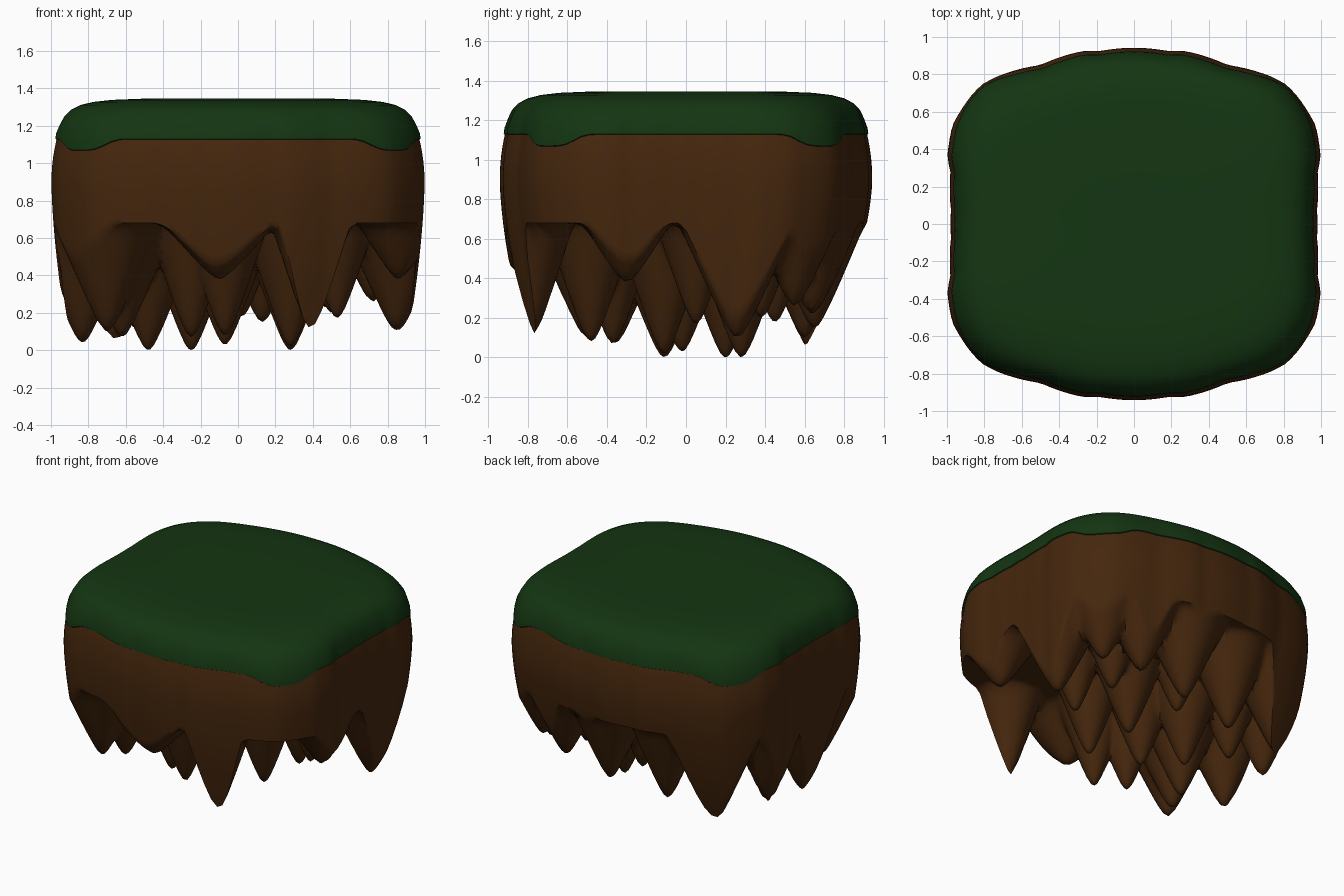
import bpy
from math import atan2, hypot, sin, cos, pi, sqrt, degrees, exp

if "Cube" in bpy.data.objects:
    bpy.data.objects.remove(bpy.data.objects["Cube"])

N = 160
# quarter outline of the island seen from above (mirrored to all sides)
QUARTER = [(.982, 0), (.978, .07), (.985, .2), (.982, .28), (.998, .36), (.97, .53), (.88, .675),
           (.815, .745), (.73, .79), (.5, .85), (.27, .925), (.18, .925), (0, .942)]
POLAR = [(atan2(y, x), hypot(x, y)) for x, y in QUARTER]

# hanging spikes: x, y, tip height, slope
SPIKES = [(.39, -.78, .11, 3.2), (-.10, -.78, .38, 1.1), (-.70, -.50, .10, 2.3), (-.62, -.36, .07, 2.4),
          (-.48, -.11, 0, 2.6), (-.25, -.37, .07, 3.0), (-.07, -.48, .08, 3.0), (-.25, .20, 0, 2.8),
          (-.07, -.02, .03, 2.8), (.28, .28, 0, 2.8), (.28, -.11, .02, 3.0), (.53, .05, .17, 3.0),
          (.85, .26, .10, 2.2), (.86, -.30, .38, 1.6), (-.66, .63, .04, 2.4), (-.83, .28, .10, 2.6),
          (-.83, -.10, .04, 2.4), (-.55, .28, .12, 2.8), (-.28, .60, .10, 2.6), (.02, .45, .18, 2.8),
          (.13, .65, .15, 2.4), (.48, .64, .22, 2.2), (.72, .55, .26, 2.2), (.50, .38, .20, 2.8)]


def radius(a):
    q = abs(atan2(abs(sin(a)), abs(cos(a))))
    for (a0, r0), (a1, r1) in zip(POLAR, POLAR[1:]):
        if q <= a1 + 1e-6:
            return r0 + (r1 - r0) * (q - a0) / (a1 - a0)
    return POLAR[-1][1]


def soft_radius(a):
    """Outline with its small bumps averaged out, for the grass shoulder."""
    return sum(radius(a + d * pi / 90) for d in range(-5, 6)) / 11


def underside(x, y):
    z = .68
    for sx, sy, tip, slope in SPIKES:
        d = hypot(x - sx, y - sy)
        c = tip + slope * (sqrt(d * d + .0016) - .04)
        h = max(.06 - abs(z - c), 0) / .06          # smooth minimum
        z = min(z, c) - h * h * .015
    return max(z, 0)


def wall_point(a, z):
    r = radius(a)
    x, y = r * cos(a), r * sin(a)
    if z > .9:
        k = 1 - .028 * ((z - .9) / .23) ** 2
        return x * k, y * k
    t = ((.9 - z) / .9) ** 1.6
    return x * (1 - .10 * t), y * (1 - (.27 if y > 0 else .17) * t)


def loft(name, rings, center, colour):
    """Skin a stack of closed rings and close the last one onto a centre point."""
    verts = [p for ring in rings for p in ring] + [center]
    faces = []
    for i in range(len(rings) - 1):
        for j in range(N):
            k = (j + 1) % N
            faces.append((i * N + j, i * N + k, (i + 1) * N + k, (i + 1) * N + j))
    b = (len(rings) - 1) * N
    faces += [(b + j, b + (j + 1) % N, len(verts) - 1) for j in range(N)]
    me = bpy.data.meshes.new(name)
    me.from_pydata(verts, [], faces)
    if me.polygons[-1].normal.z * (1 if center[2] > 1 else -1) < 0:
        me.flip_normals()
    ob = bpy.data.objects.new(name, me)
    bpy.context.collection.objects.link(ob)
    mat = bpy.data.materials.new(name)
    mat.diffuse_color = colour
    mat.use_nodes = True
    mat.node_tree.nodes["Principled BSDF"].inputs["Base Color"].default_value = mat.diffuse_color
    me.materials.append(mat)
    bpy.context.view_layer.objects.active = ob
    ob.select_set(True)
    bpy.ops.object.shade_smooth_by_angle(angle=pi / 3)
    ob.select_set(False)
    return ob


ANGLES = [2 * pi * j / N for j in range(N)]

# dirt body: outer wall down to the ragged edge, then the spiked underside
edges = []
for a in ANGLES:
    z = .4
    for _ in range(12):
        z = .5 * z + .5 * underside(*wall_point(a, z))
    edges.append(z)
rings = []
for i in range(17):
    t = i / 16
    rings.append([(*wall_point(a, 1.135 + (e - 1.135) * t), 1.135 + (e - 1.135) * t)
                  for a, e in zip(ANGLES, edges)])
for i in range(1, 48):
    k = 1 - i / 48
    ring = []
    for x, y, _ in rings[16]:
        ring.append((x * k, y * k, underside(x * k, y * k)))
    rings.append(ring)
loft("dirt", rings, (0, 0, underside(0, 0)), (.06, .02, .004, 1))

# grass cap: drooping lip at the corners, rounded shoulder, flat top
CAP = [(.97, 1.125), (.979, 1.13), (.975, 1.16), (.955, 1.21), (.935, 1.25), (.90, 1.285), (.85, 1.31),
       (.78, 1.327), (.68, 1.338), (.5, 1.345), (.25, 1.345)]
rings = []
for i, (s, z) in enumerate(CAP):
    ring = []
    for a in ANGLES:
        q = degrees(atan2(abs(sin(a)), abs(cos(a))))
        droop = exp(-((q - 39.5) / 9) ** 4)
        drop = .06 * droop * max(0, 1 - max(0, z - 1.135) / .1)
        k = s + (.012 * droop if i < 4 else 0)
        f = min(max(i - 2, 0) / 3, 1)
        r = (radius(a) * (1 - f) + soft_radius(a) * f) * k
        ring.append((r * cos(a), r * sin(a), z - drop))
    rings.append(ring)
loft("grass", rings, (0, 0, 1.345), (.007, .036, .006, 1))
